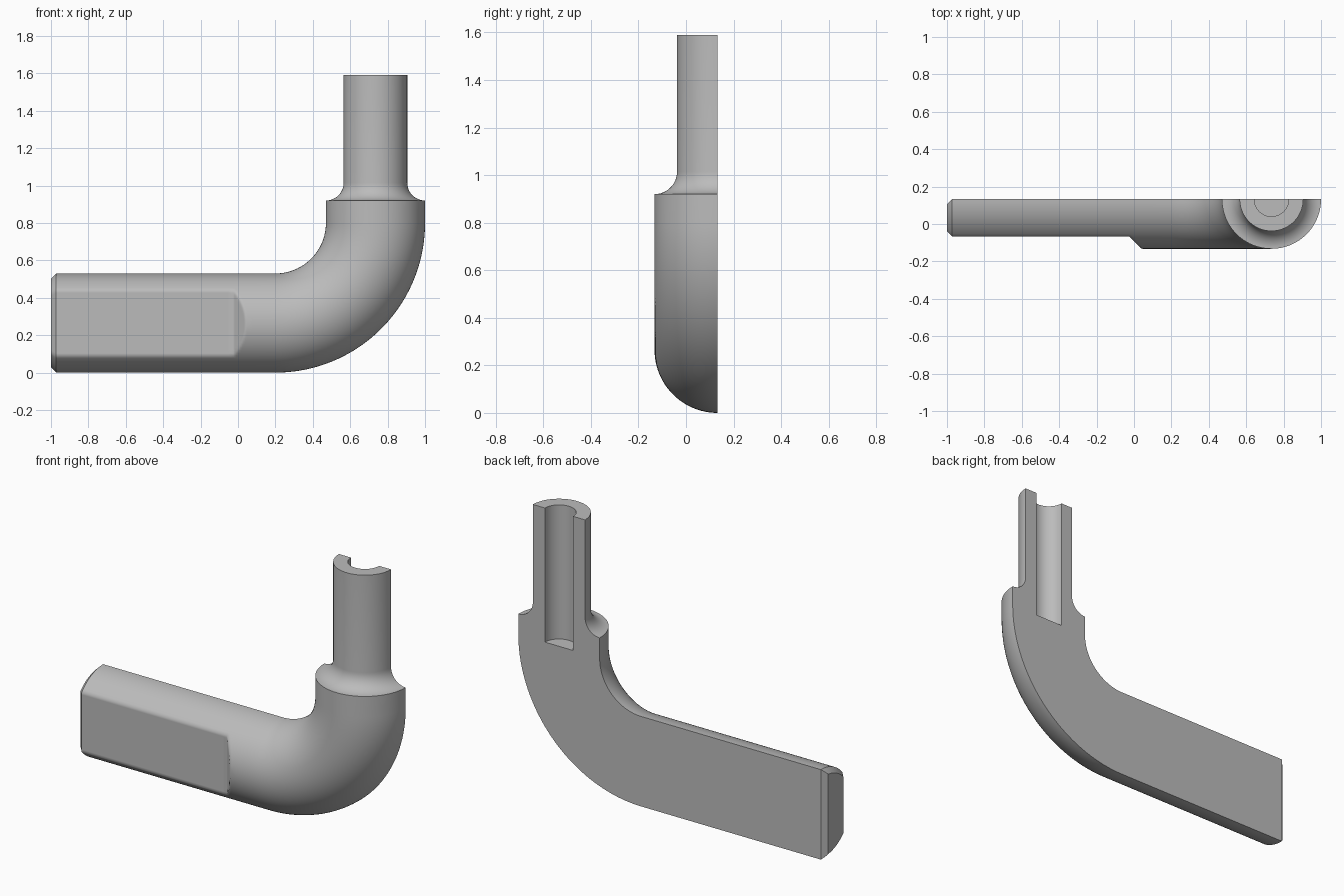
import bpy, bmesh
from math import sin, cos, pi, radians
from mathutils import Vector

cube = bpy.data.objects.get("Cube")
if cube:
    bpy.data.objects.remove(cube)

R, NECK, BORE = 0.265, 0.17, 0.092      # rod, neck and bore radii
CUT = R / 2                             # y of the flat rear section plane
SEG = 48                                # sides of each half circle
FLAT = R * sin(radians(48.75))          # depth of the front flat
FLAT_END = -0.025                       # where the flat ramps out
CHAMFER = 0.028
BEND_X, BEND_Z, BEND_R = 0.2, 0.8, 0.535
AXIS_X = BEND_X + BEND_R
COLLAR_Z, TOP_Z, FLOOR_Z = 0.92, 1.59, 0.8

bm = bmesh.new()


def section(x, z, angle, radius, dmin=0.0, dmax=1.0):
    """Half circle across the path, trimmed to a depth range."""
    across = Vector((-sin(angle), 0, cos(angle)))
    ring = []
    for i in range(SEG + 1):
        a = pi * i / SEG
        depth = min(max(radius * sin(a), dmin), dmax)
        p = Vector((x, CUT - depth, z)) + across * (radius * cos(a))
        ring.append(bm.verts.new(p))
    return ring


# Chamfered end, then the straight shank with its front flat
rings = [section(-1, R, 0, R - CHAMFER, CHAMFER, FLAT - CHAMFER)]
shank = [-1 + CHAMFER, -0.95, -0.5, -0.05]
shank += [FLAT_END + 0.008 * i for i in range(10)] + [0.08]
for x in shank:
    rings.append(section(x, R, 0, R, dmax=FLAT + max(0, x - FLAT_END)))

# Elbow
for i in range(41):
    a = pi / 2 * i / 40
    rings.append(section(BEND_X + BEND_R * sin(a), BEND_Z - BEND_R * cos(a), a, R))

# Collar, concave fillet and neck
collar = len(rings)
rings.append(section(AXIS_X, COLLAR_Z, pi / 2, R))
fillet = R - NECK
for i in range(1, 13):
    a = pi / 2 * i / 12
    rings.append(section(AXIS_X, COLLAR_Z + fillet * (1 - cos(a)), pi / 2,
                         R - fillet * sin(a)))
rim = len(rings)
rings.append(section(AXIS_X, TOP_Z, pi / 2, NECK))

# Blind bore
rings.append(section(AXIS_X, TOP_Z, pi / 2, BORE))
rings.append(section(AXIS_X, FLOOR_Z, pi / 2, BORE))

# Skin between sections
for a, b in zip(rings, rings[1:]):
    for i in range(SEG):
        bm.faces.new((a[i], a[i + 1], b[i + 1], b[i]))

# End cap, rear chamfer, bore floor and the flat rear section face
caps = [bm.faces.new(rings[0]),
        bm.faces.new((rings[0][0], rings[0][-1], rings[1][-1], rings[1][0])),
        bm.faces.new(rings[-1])]
outline = [r[0] for r in rings[1:]] + [r[-1] for r in reversed(rings[1:])]
caps.append(bm.faces.new(outline))
bmesh.ops.recalc_face_normals(bm, faces=bm.faces)

# Smooth shading with crisp machined edges
for f in bm.faces:
    f.smooth = f not in caps
for f in caps:
    for e in f.edges:
        e.smooth = False
for k in (0, 1, collar, rim, rim + 1, rim + 2):
    ring = set(rings[k])
    for v in ring:
        for e in v.link_edges:
            if e.other_vert(v) in ring:
                e.smooth = False
bmesh.ops.triangulate(bm, faces=[caps[0], caps[-1]])

mesh = bpy.data.meshes.new("bent_rod_half")
bm.to_mesh(mesh)
bm.free()
rod = bpy.data.objects.new("bent_rod_half", mesh)
bpy.context.collection.objects.link(rod)

# Plain grey metal
grey = bpy.data.materials.new("plain_grey")
grey.use_nodes = True
colour = (0.5, 0.5, 0.5, 1)
grey.diffuse_color = colour
grey.node_tree.nodes["Principled BSDF"].inputs["Base Color"].default_value = colour
mesh.materials.append(grey)
